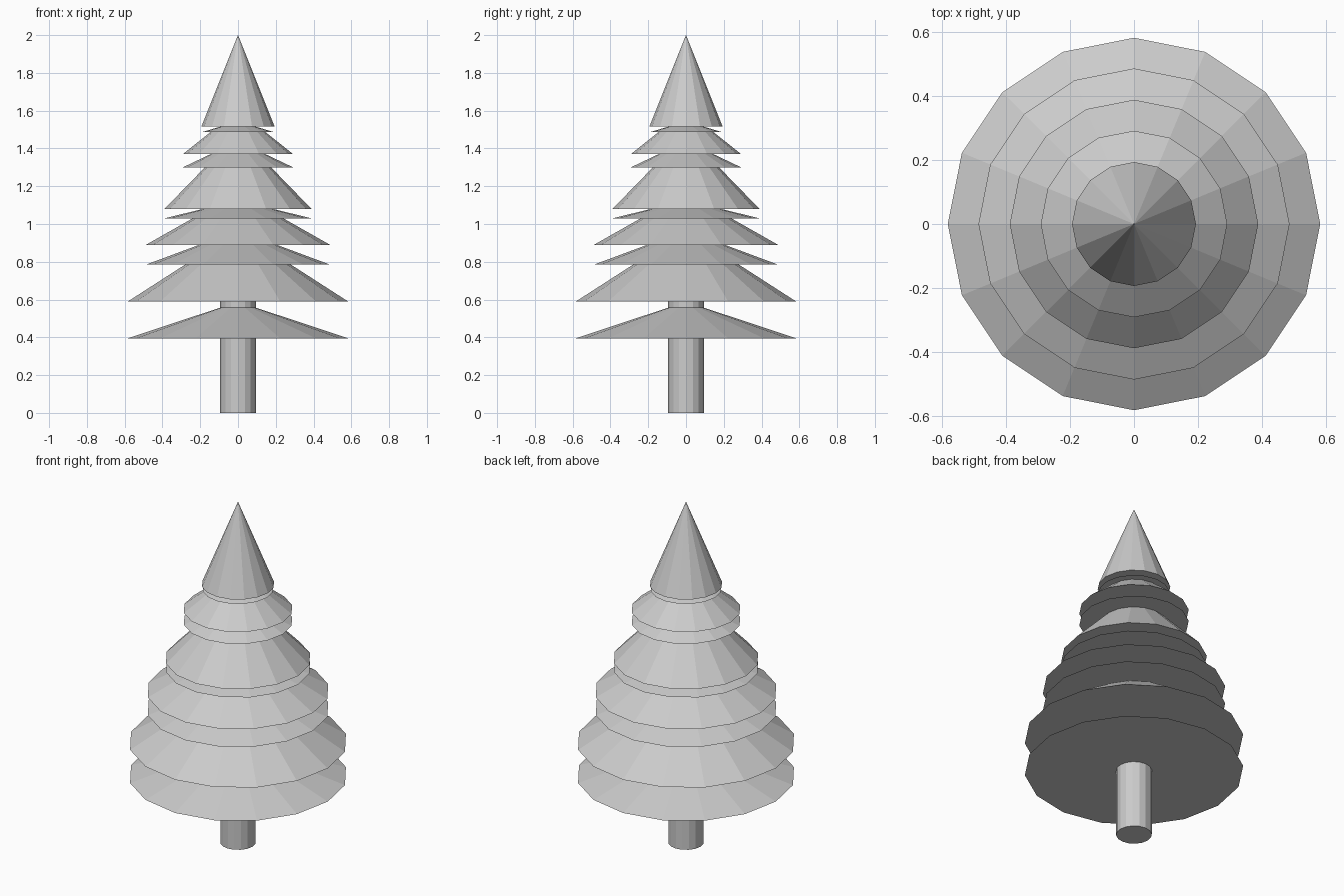
import bpy

SIDES = 16


def frustum(name, z0, z1, r0, r1):
    bpy.ops.mesh.primitive_cone_add(vertices=SIDES, radius1=r0, radius2=r1,
                                    depth=z1 - z0, location=(0, 0, (z0 + z1) / 2))
    ob = bpy.context.object
    ob.name = name
    # a vertex of every ring sits on the x and y axes
    return ob


# trunk
frustum("trunk", 0, 0.6, 0.095, 0.095)

# branch tiers, bottom to top: base height, top height, base radius, top radius
tiers = [
    (0.395, 0.557, 0.583, 0.095),
    (0.590, 0.785, 0.583, 0.280),
    (0.785, 0.890, 0.487, 0.205),
    (0.890, 1.030, 0.487, 0.240),
    (1.030, 1.080, 0.389, 0.185),
    (1.080, 1.300, 0.389, 0.175),
    (1.300, 1.370, 0.292, 0.145),
    (1.370, 1.487, 0.292, 0.145),
    (1.487, 1.515, 0.189, 0.095),
]
for i, t in enumerate(tiers, 1):
    frustum(f"branch_tier_{i}", *t)

# pointed top
frustum("tree_top", 1.515, 2.0, 0.194, 0)
